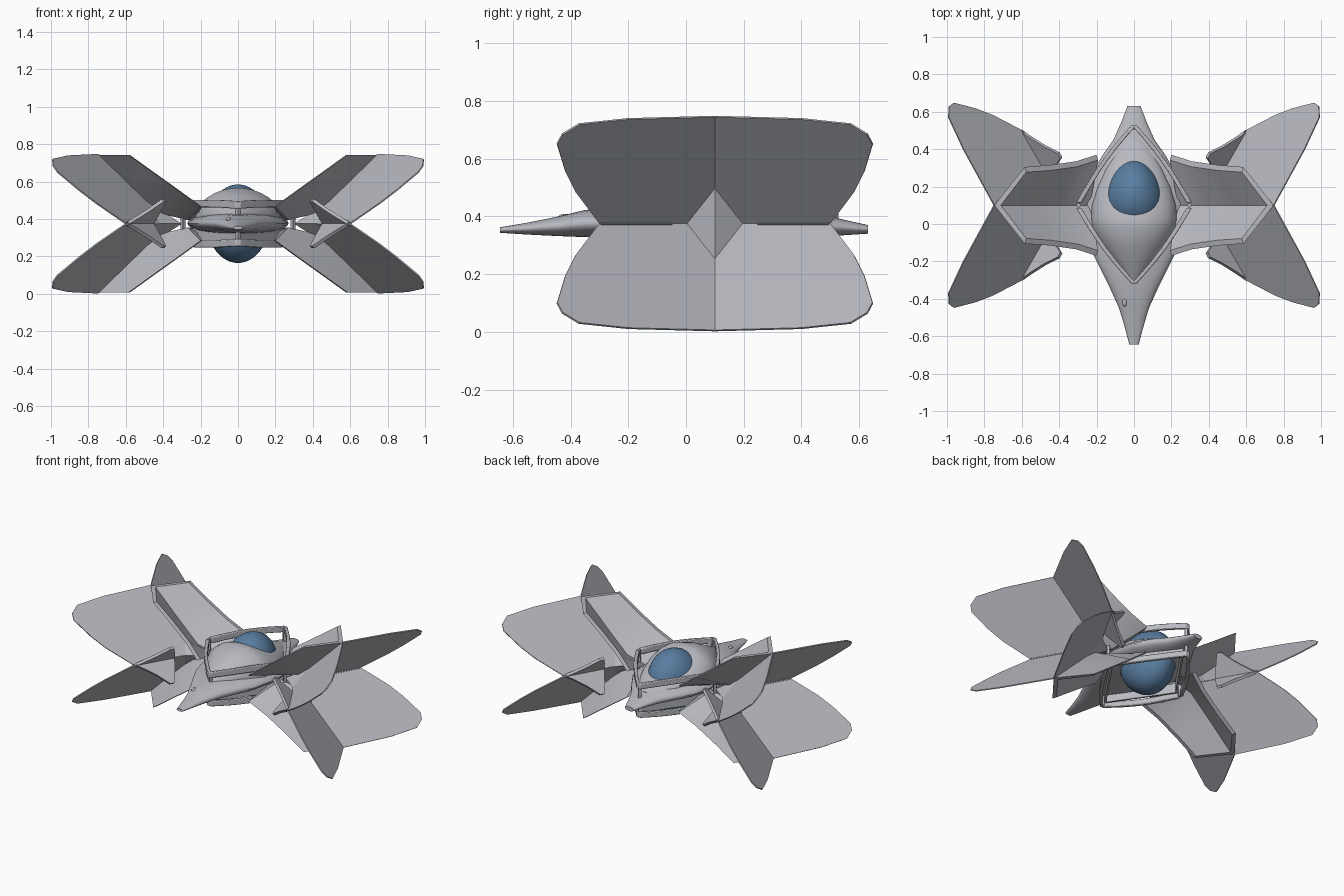
import bpy, bmesh, math
from mathutils import Vector

MID_Y, MID_Z = 0.1, 0.375

cube = bpy.data.objects.get("Cube")
if cube:
    bpy.data.objects.remove(cube, do_unlink=True)


def material(name, rgb):
    m = bpy.data.materials.new(name)
    m.use_nodes = True
    m.diffuse_color = (*rgb, 1)
    m.node_tree.nodes["Principled BSDF"].inputs["Base Color"].default_value = (*rgb, 1)
    return m


GREY = material("hull grey", (0.48, 0.49, 0.53))
BLUE = material("canopy blue", (0.10, 0.21, 0.36))


def build(name, verts, faces, mat=GREY, bevel=0.0, angle=35):
    bm = bmesh.new()
    vs = [bm.verts.new(v) for v in verts]
    for f in faces:
        bm.faces.new([vs[i] for i in f])
    bmesh.ops.recalc_face_normals(bm, faces=bm.faces)
    me = bpy.data.meshes.new(name)
    bm.to_mesh(me)
    bm.free()
    me.materials.append(mat)
    ob = bpy.data.objects.new(name, me)
    bpy.context.collection.objects.link(ob)
    if bevel:
        b = ob.modifiers.new("Bevel", "BEVEL")
        b.width, b.segments = bevel, 2
    bpy.ops.object.select_all(action="DESELECT")
    ob.select_set(True)
    bpy.context.view_layer.objects.active = ob
    bpy.ops.object.shade_smooth_by_angle(angle=math.radians(angle))
    return ob


def loft(name, rings, bevel=0.0):
    """Skin a row of equal rings and cap both ends."""
    n = len(rings[0])
    verts = [v for r in rings for v in r]
    faces = [(k * n + i, k * n + (i + 1) % n, (k + 1) * n + (i + 1) % n, (k + 1) * n + i)
             for k in range(len(rings) - 1) for i in range(n)]
    faces += [tuple(range(n)), tuple(range(len(verts) - n, len(verts)))]
    return build(name, verts, faces, GREY, bevel)


def plate(name, pts, normal, thick, bevel=0.0):
    """Flat polygon given an even thickness."""
    off = Vector(normal).normalized() * thick / 2
    return loft(name, [[Vector(p) - off for p in pts], [Vector(p) + off for p in pts]], bevel)


def egg(name, centre, size, mat, taper=0.0):
    """Ellipsoid narrowing towards the back."""
    bm = bmesh.new()
    bmesh.ops.create_uvsphere(bm, u_segments=40, v_segments=24, radius=1)
    verts = [(centre[0] + v.co.x * size[0] * (1 - taper * v.co.y),
              centre[1] + v.co.y * size[1], centre[2] + v.co.z * size[2]) for v in bm.verts]
    faces = [[v.index for v in f.verts] for f in bm.faces]
    bm.free()
    return build(name, verts, faces, mat)


def body(name, stations, sweep):
    """Elliptical sections along y: y, half width, bottom, top."""
    rings = []
    for y, w, lo, hi in stations:
        base, height = ((lo + hi) / 2, (hi - lo) / 2) if sweep > 4 else (lo, hi - lo)
        angles = [sweep * i / 28 for i in range(28 if sweep > 4 else 29)]
        rings.append([(w * math.cos(a), y, base + height * math.sin(a)) for a in angles])
    return loft(name, rings)


# Flat central hull with a long nose and a short tail
body("hull", [(-0.645, 0.025, 0.343, 0.362), (-0.55, 0.05, 0.337, 0.378), (-0.45, 0.08, 0.332, 0.398),
              (-0.35, 0.125, 0.328, 0.422), (-0.25, 0.175, 0.325, 0.43), (-0.15, 0.225, 0.32, 0.435),
              (0.0, 0.26, 0.315, 0.44), (0.12, 0.27, 0.315, 0.44), (0.25, 0.24, 0.32, 0.435),
              (0.38, 0.16, 0.325, 0.425), (0.45, 0.11, 0.328, 0.41), (0.54, 0.07, 0.334, 0.39),
              (0.63, 0.035, 0.34, 0.37)], math.tau)

# Dome, highest just ahead of the canopy and sloping down to the back
body("dome", [(-0.31, 0.02, 0.40, 0.43), (-0.22, 0.10, 0.40, 0.48), (-0.12, 0.17, 0.40, 0.53),
              (-0.02, 0.225, 0.40, 0.566), (0.03, 0.23, 0.40, 0.563), (0.1, 0.225, 0.40, 0.538),
              (0.2, 0.195, 0.40, 0.50), (0.3, 0.15, 0.40, 0.465), (0.4, 0.085, 0.40, 0.43),
              (0.46, 0.03, 0.40, 0.41)], math.pi)

# Canopy egg passing through the dome and the hull
egg("canopy", (0, 0.15, MID_Z), (0.163, 0.2, 0.21), BLUE, taper=0.16)

# Wing panels, folded along a centre ridge and meeting at the middle height
wing = [(0, 0), (0.4, 0), (0.438, 0.05), (0.483, 0.11), (0.518, 0.18), (0.547, 0.275),
        (0.528, 0.31), (0.47, 0.345), (0.3, 0.363), (0, 0.371)]
# Wing ends crossing over past the middle height
crossing = [(0.4, 0.004), (0.36, -0.03), (0.315, -0.075), (0.28, -0.125), (0.255, -0.125),
            (0.225, -0.09), (0.15, 0.004)]
# Arm sections: edge x, edge half width, edge height, crease x, crease height
arm_steps = [(0.2, 0.27, 0.09, 0.27, 0.02), (0.31, 0.235, 0.17, 0.42, 0.055),
             (0.45, 0.215, 0.27, 0.58, 0.205), (0.585, 0.205, 0.367, 0.747, 0.367)]
for sx, side in ((1, "left"), (-1, "right")):
    for sz, level in ((1, "upper"), (-1, "lower")):
        for sy, end in ((1, "back"), (-1, "front")):
            for part, outline, thick in (("wing", wing, 0.007), ("wing_root", crossing, 0.018)):
                pts = [(sx * (0.37 + 1.02 * dz + 0.574 * dy), MID_Y + sy * dy, MID_Z + sz * dz)
                       for dy, dz in outline]
                plate(f"{level}_{side}_{end}_{part}", pts, (sx, -sy * 0.574, -sz * 1.02), thick)

        # Trough shaped arm, open towards the hull, with its crease on the wing ridge
        rings = []
        for ex, w, ez, cx, cz in arm_steps:
            section = [(ex, -w, ez), (cx, 0, cz), (ex, w, ez),
                       (ex - 0.008, w - 0.028, ez), (cx - 0.035, 0, cz), (ex - 0.008, 0.028 - w, ez)]
            rings.append([(sx * x, MID_Y + y, MID_Z + sz * z) for x, y, z in section])
        loft(f"{level}_{side}_arm", rings)

    # Diamond hub where the four panels meet
    hub = [(0.3, 0, 0), (0.5, 0, 0.127), (0.5, 0, -0.127), (0.428, 0.1, 0), (0.428, -0.1, 0)]
    build(f"{side}_hub", [(sx * x, MID_Y + y, MID_Z + z) for x, y, z in hub],
          [(0, 1, 3), (0, 1, 4), (0, 2, 3), (0, 2, 4), (1, 2, 3), (1, 2, 4)])

# Diamond frames above and below, with slightly bowed rails
for sx, side in ((1, "left"), (-1, "right")):
    for tip, end in ((-0.305, "front"), (0.515, "back")):
        for sz, level in ((1, "upper"), (-1, "lower")):
            rings = []
            for i in range(9):
                t = i / 8
                bow = 0.012 * math.sin(math.pi * t)
                x, y = 0.295 * t + bow, tip + (MID_Y - tip) * t + math.copysign(bow, tip)
                z = MID_Z + sz * (0.1 + 0.008 * math.sin(math.pi * t))
                rings.append([(sx * (x + 0.014 * a), y + math.copysign(0.014 * a, tip), z + 0.02 * b)
                              for a, b in ((-1, -1), (1, -1), (1, 1), (-1, 1))])
            loft(f"{level}_{side}_{end}_rail", rings, 0.005)

        # Skirt walls enclosing the open underside
        near, far = (0, tip * 0.93), (sx * 0.265, MID_Y)
        wall = [(*near, 0.35), (*far, 0.35), (*far, 0.275), (*near, 0.275)]
        plate(f"{side}_{end}_skirt", wall, (far[1] - near[1], -far[0], 0), 0.012)

# Posts joining the frame corners
corners = (("left", 0.295, MID_Y), ("right", -0.295, MID_Y), ("front", 0, -0.305), ("back", 0, 0.515))
for name, x, y in corners:
    square = [(x - 0.015, y), (x, y - 0.015), (x + 0.015, y), (x, y + 0.015)]
    loft(f"{name}_post", [[(px, py, MID_Z + s * 0.115) for px, py in square] for s in (-1, 1)], 0.003)

# Small vent on the nose
egg("nose_vent", (-0.05, -0.42, 0.397), (0.012, 0.022, 0.012), GREY)
